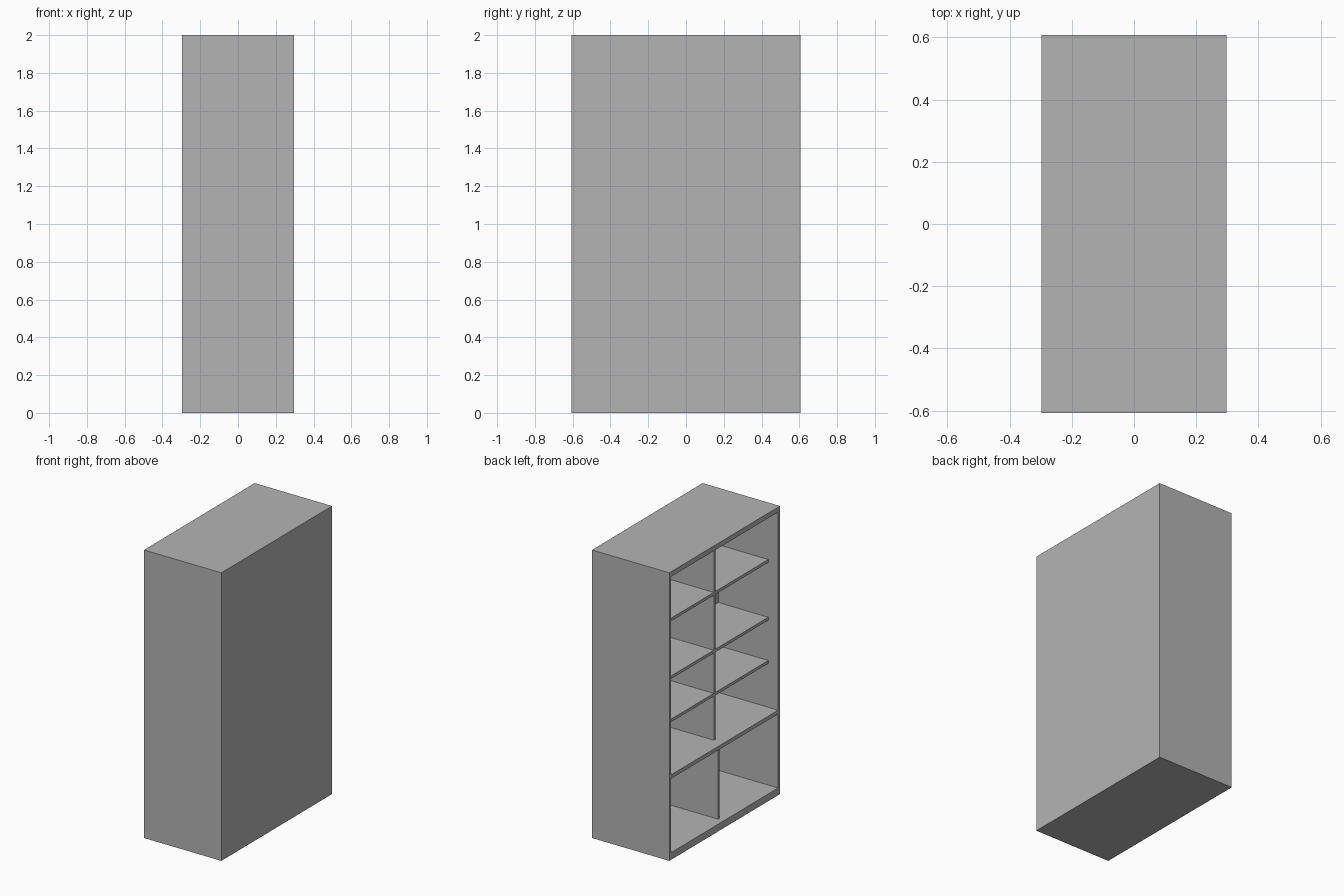
import bpy

if "Cube" in bpy.data.objects:
    bpy.data.objects.remove(bpy.data.objects["Cube"])

D, W, H = 0.297, 0.607, 2.0   # half depth, half width, height
T = 0.02                      # side panel thickness
BACK = 0.163                  # inner face of the deep back section

# Dark grey finish shared by every board
grey = bpy.data.materials.new("dark_grey")
grey.diffuse_color = (0.456, 0.456, 0.456, 1)
grey.use_nodes = True
grey.node_tree.nodes["Principled BSDF"].inputs["Base Color"].default_value = grey.diffuse_color


def board(name, x, y, z):
    """Box spanning the given (min, max) ranges."""
    bpy.ops.mesh.primitive_cube_add(
        size=1, location=[(r[0] + r[1]) / 2 for r in (x, y, z)])
    ob = bpy.context.object
    ob.name = name
    ob.scale = [r[1] - r[0] for r in (x, y, z)]
    bpy.ops.object.transform_apply(location=False, rotation=False, scale=True)
    ob.data.materials.append(grey)
    return ob


# Outer carcass, open towards -x
inner = (-W + T, W - T)
board("side_panel_front", (-D, D), (-W, -W + T), (0, H))
board("side_panel_rear", (-D, D), (W - T, W), (0, H))
board("top_panel", (-D, D), inner, (H - 0.035, H))
board("bottom_panel", (-D, D), inner, (0, 0.05))
board("back_panel", (BACK, D), inner, (0.05, H - 0.035))

# Full-depth shelf between lower and upper compartments
board("middle_shelf", (-D, BACK), inner, (0.563, 0.59))

# Upright dividers, set back from the opening
board("lower_divider", (-D + 0.045, BACK), (-0.01, 0.01), (0.05, 0.563))
board("upper_divider", (-D + 0.075, BACK), (-0.009, 0.011), (0.59, H - 0.035))

# Upper shelves on both sides of the divider
for i, top in enumerate((0.915, 1.215, 1.616)):
    for side, y in (("front", (-W + T, -0.009)), ("rear", (0.011, W - T))):
        board(f"shelf_{side}_{i + 1}", (-D + 0.076, BACK), y, (top - 0.021, top))
